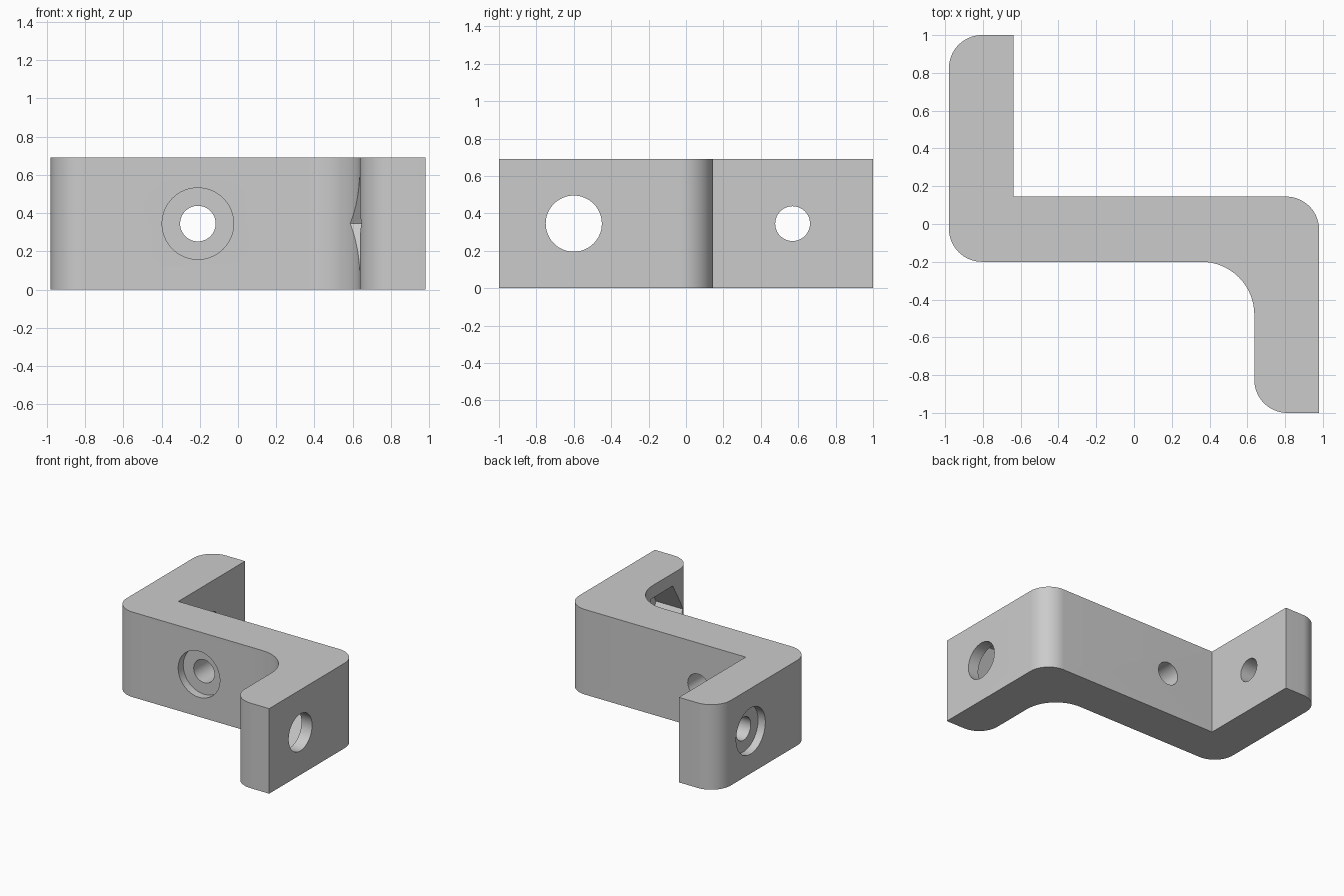
import bpy
import bmesh
from math import cos, sin, pi, radians
from mathutils import Vector

default = bpy.data.objects.get("Cube")
if default:
    bpy.data.objects.remove(default, do_unlink=True)

HEIGHT = 0.69
MID = HEIGHT / 2
X_OUT, X_IN = 0.98, 0.637
Y_FRONT, Y_BACK = -0.2, 0.145
ROUND, FILLET = 0.175, 0.28


def prism(name, points, direction):
    """Extrude a closed loop of points into a solid."""
    bm = bmesh.new()
    face = bm.faces.new([bm.verts.new(p) for p in points])
    extruded = bmesh.ops.extrude_face_region(bm, geom=[face], use_keep_orig=True)
    verts = [g for g in extruded["geom"] if isinstance(g, bmesh.types.BMVert)]
    bmesh.ops.translate(bm, verts=verts, vec=direction)
    bmesh.ops.recalc_face_normals(bm, faces=bm.faces)
    mesh = bpy.data.meshes.new(name)
    bm.to_mesh(mesh)
    bm.free()
    obj = bpy.data.objects.new(name, mesh)
    bpy.context.collection.objects.link(obj)
    return obj


def rounded(corners, steps=16):
    """Round each square corner (x, y, radius) of an outline."""
    points = []
    for i, (x, y, r) in enumerate(corners):
        p = Vector((x, y, 0))
        if r == 0:
            points.append(p)
            continue
        before = (Vector((*corners[i - 1][:2], 0)) - p).normalized()
        after = (Vector((*corners[(i + 1) % len(corners)][:2], 0)) - p).normalized()
        centre = p + r * (before + after)
        for k in range(steps + 1):
            a = k / steps * pi / 2
            points.append(centre - r * (after * cos(a) + before * sin(a)))
    return points


def drill(body, start, side, depth, radius, sides=64):
    """Cut a round or polygonal hole from start along depth."""
    ring = [Vector(start) + radius * (Vector(side) * cos(2 * pi * k / sides)
            + Vector((0, 0, 1)) * sin(2 * pi * k / sides)) for k in range(sides)]
    cutter = prism("hole_cutter", ring, depth)
    cutter.hide_render = True
    mod = body.modifiers.new("hole", "BOOLEAN")
    mod.operation = "DIFFERENCE"
    mod.solver = "EXACT"
    mod.object = cutter
    bpy.context.view_layer.objects.active = body
    bpy.ops.object.modifier_apply(modifier=mod.name)
    bpy.data.objects.remove(cutter, do_unlink=True)


# Z-shaped bracket body
bracket = prism("bracket", rounded([
    (-X_OUT, 1, ROUND), (-X_OUT, Y_FRONT, ROUND),
    (X_IN, Y_FRONT, FILLET), (X_IN, -1, ROUND),
    (X_OUT, -1, 0), (X_OUT, Y_BACK, ROUND),
    (-X_IN, Y_BACK, 0), (-X_IN, 1, 0)]), (0, 0, HEIGHT))

ALONG_X, ALONG_Y = (1, 0, 0), (0, 1, 0)
SCREW, HEAD, SINK = 0.093, 0.187, 0.065

# Counterbored screw hole in the middle plate
drill(bracket, (-0.21, -0.5, MID), ALONG_X, (0, 1, 0), SCREW)
drill(bracket, (-0.21, -0.5, MID), ALONG_X, (0, 0.5 + Y_FRONT + SINK, 0), HEAD)

# Counterbored screw hole in the rear arm
drill(bracket, (-1.2, 0.57, MID), ALONG_Y, (0.8, 0, 0), SCREW)
drill(bracket, (-1.2, 0.57, MID), ALONG_Y, (1.2 - X_OUT + SINK, 0, 0), HEAD)

# Bolt hole and hexagonal nut pocket in the front arm
drill(bracket, (0.5, -0.6, MID), ALONG_Y, (0.7, 0, 0), 0.15)
drill(bracket, (0.5, -0.6, MID), ALONG_Y, (0.385, 0, 0), 0.28, sides=6)

# Single grey finish
grey = bpy.data.materials.new("plain_grey")
grey.use_nodes = True
colour = (0.6, 0.6, 0.6, 1)
grey.diffuse_color = colour
grey.node_tree.nodes["Principled BSDF"].inputs["Base Color"].default_value = colour
bracket.data.materials.clear()
bracket.data.materials.append(grey)

bpy.ops.object.select_all(action="DESELECT")
bracket.select_set(True)
bpy.context.view_layer.objects.active = bracket
bpy.ops.object.shade_smooth_by_angle(angle=radians(30))
